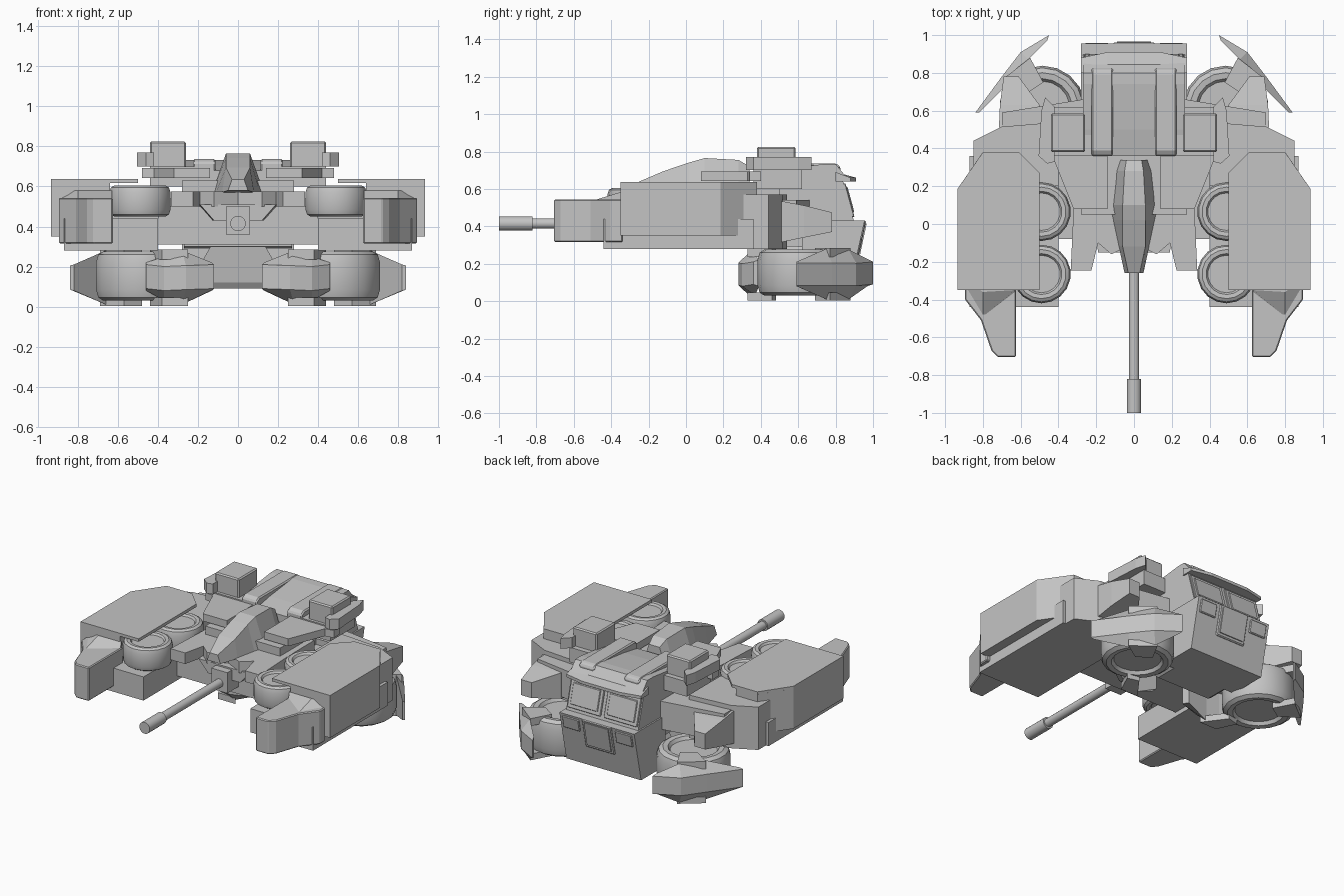
import bpy, bmesh, math
from mathutils import Vector

if "Cube" in bpy.data.objects:
    bpy.data.objects.remove(bpy.data.objects["Cube"])

grey = bpy.data.materials.new("grey plastic")
grey.diffuse_color = (0.55, 0.55, 0.55, 1)
grey.use_nodes = True
grey.node_tree.nodes["Principled BSDF"].inputs["Base Color"].default_value = grey.diffuse_color


def finish(name, bm, mirror=False, bevel=0):
    bmesh.ops.recalc_face_normals(bm, faces=bm.faces[:])
    mesh = bpy.data.meshes.new(name)
    bm.to_mesh(mesh)
    bm.free()
    mesh.materials.append(grey)
    ob = bpy.data.objects.new(name, mesh)
    bpy.context.collection.objects.link(ob)
    if bevel:
        m = ob.modifiers.new("bevel", 'BEVEL')
        m.width, m.segments, m.limit_method = bevel, 1, 'ANGLE'
    if mirror:
        m = ob.modifiers.new("mirror", 'MIRROR')
        m.use_mirror_merge = False
    return ob


def loft(name, rings, mirror=False, bevel=0):
    """Skin equal rings of points and cap both ends."""
    bm = bmesh.new()
    vs = [[bm.verts.new(p) for p in r] for r in rings]
    n = len(rings[0])
    for a, b in zip(vs, vs[1:]):
        for i in range(n):
            j = (i + 1) % n
            bm.faces.new((a[i], a[j], b[j], b[i]))
    bm.faces.new(vs[0][::-1])
    bm.faces.new(vs[-1])
    return finish(name, bm, mirror, bevel)


def plan(name, pts, z0, z1, mirror=True, bevel=0):
    """Extrude an (x, y) outline upwards."""
    return loft(name, [[(x, y, z) for x, y in pts] for z in (z0, z1)], mirror, bevel)


def side(name, pts, x0, x1, mirror=False, bevel=0):
    """Extrude a (y, z) outline across x."""
    return loft(name, [[(x, y, z) for y, z in pts] for x in (x0, x1)], mirror, bevel)


def box(name, x0, x1, y0, y1, z0, z1, mirror=True, bevel=0):
    return plan(name, [(x0, y0), (x1, y0), (x1, y1), (x0, y1)], z0, z1, mirror, bevel)


def lathe(name, prof, center, axis, seg, mirror=False):
    """Spin (radius, height) points round the z or y axis."""
    def ring(r, h):
        out = []
        for i in range(seg):
            a = 2 * math.pi * (i + 0.5) / seg
            c, s = r * math.cos(a), r * math.sin(a)
            out.append(Vector(center) + Vector((c, s, h) if axis == 'z' else (c, h, s)))
        return out
    ob = loft(name, [ring(r, h) for r, h in prof], mirror)
    bpy.ops.object.select_all(action='DESELECT')
    ob.select_set(True)
    bpy.context.view_layer.objects.active = ob
    bpy.ops.object.shade_smooth_by_angle(angle=math.radians(35))
    return ob


def wheel(name, x, y, z0, z1, r):
    h = (z1 - z0) / 2
    half = [(0.64, .8), (0.70, .97), (0.84, 1), (0.95, .87), (1.0, .55)]
    prof = [(a * r, -b * h) for a, b in half] + [(a * r, b * h) for a, b in half[::-1]]
    lathe(name, prof, (x, y, (z0 + z1) / 2), 'z', 18, True)


# Cannon
lathe("cannon_barrel", [(.028, -.85), (.028, -.1)], (0, 0, .415), 'y', 16)
lathe("cannon_muzzle", [(.039, -1), (.039, -.82)], (0, 0, .415), 'y', 16)
box("cannon_mount", -.06, .06, -.2, 0, .36, .50, False)

# Turret hood: rings of y, half width top, half width bottom, top z, bottom z
loft("turret_hood", [[(-b, y, z0), (b, y, z0), (t, y, z1), (-t, y, z1)] for y, t, b, z1, z0 in
     [(-.26, .03, .05, .635, .58), (-.12, .06, .08, .695, .57), (.02, .06, .11, .742, .57),
      (.10, .06, .13, .765, .57), (.28, .05, .11, .755, .57), (.34, .04, .08, .72, .6)]])
loft("turret_base", [[(-a, y, .43), (a, y, .43), (b, y, .51), (-b, y, .51)]
     for y, a, b in [(-.15, .12, .19), (.1, .14, .22)]])

# Central hull and its front prongs
box("central_hull", -.40, .40, -.08, .5, .31, .5, False)
plan("hull_prong", [(0, .36), (.32, .36), (.32, .08), (.335, -.245), (.225, -.245), (.19, -.1),
                    (.12, -.16), (0, -.1)], .50, .575)
box("hull_deck", -.28, .28, .05, .5, .57, .63, False)
loft("lower_hull", [[(-a, y, z), (a, y, z), (a, .68, z), (-a, .68, z)]
     for a, y, z in [(.20, .47, .09), (.24, .45, .12), (.12, .42, .33)]])

# Shoulder hatches and launchers
plan("shoulder_plate", [(.14, .08), (.32, .08), (.42, .33), (.48, .34), (.48, .40), (.14, .40)],
     .642, .692)
box("launcher_box", .26, .44, .38, .585, .69, .825, True, .008)
plan("launcher_side_pod", [(.42, .33), (.46, .32), (.505, .36), (.49, .6), (.47, .67), (.42, .62)],
     .70, .77)
box("launcher_base", .2, .44, .36, .62, .60, .70)

# Side pods, with the lower rear corner of the outer wall cut off
def pod_ring(z, rear):
    return [(.64, -.35, z), (.935, -.35, z), (.935, .185, z),
            (.935 - (rear - .185) * .69, rear, z), (.64, rear, z)]
loft("side_pod", [pod_ring(.35, .29), pod_ring(.43, .38), pod_ring(.62, .38)], True)
plan("pod_top_plate", [(.50, -.35), (.935, -.35), (.935, .185), (.80, .38), (.61, .38), (.50, .27)],
     .617, .637)
box("pod_underbody", .40, .87, -.44, .36, .28, .44)
plan("pod_shoulder", [(.40, .2), (.85, .25), (.85, .44), (.70, .515), (.40, .54)], .28, .57)

# Forward fenders and the wedges behind them
plan("front_fender", [(.625, -.34), (.895, -.34), (.895, -.40), (.81, -.51), (.755, -.67),
                      (.72, -.705), (.625, -.705)], .315, .543, True, .006)
loft("fender_wedge", [[(.89, -.34, .54), (.80, -.49, .54), (.63, -.36, .54), (.63, -.34, .54)],
                      [(.83, -.34, .58), (.80, -.36, .58), (.63, -.35, .58), (.63, -.34, .58)]], True)

# Wheels
wheel("front_wheel", .49, -.265, .45, .605, .155)
wheel("middle_wheel", .49, .065, .45, .605, .155)
wheel("rear_wheel", .485, .61, .03, .275, .228)

# Curved guards round the rear wheel: outer x, y, inner x, y, bottom z, top z
def guard(name, stations, tongue):
    rings = []
    for x, y, ix, iy, z0, z1 in stations:
        zm = (z0 + z1) / 2
        rings.append([(ix, iy, z0), (x, y, zm - .06), (x, y, zm + .06), (ix, iy, z1)])
    loft(name, rings, True)
    plan(name + "_tongue", tongue, .235, .285)
    plan(name + "_foot", tongue, .003, .045)
guard("outer_guard", [(.45, 1.0, .46, .97, .08, .22), (.60, .91, .56, .87, .01, .275),
                      (.70, .78, .66, .75, .01, .28), (.84, .59, .82, .59, .08, .21)],
      [(.55, .88), (.48, .75), (.57, .69), (.69, .77)])
guard("inner_guard", [(.46, .36, .46, .39, .08, .22), (.37, .30, .37, .37, .03, .25),
                      (.26, .28, .28, .36, .01, .28), (.12, .32, .13, .37, .08, .22)],
      [(.25, .33), (.38, .33), (.44, .46), (.36, .48)])

# Rear arms and fists
plan("rear_arm", [(.27, .45), (.70, .45), (.70, .59), (.27, .66)], .35, .54)
loft("rear_fist", [[(x0, y, z0), (x1, y, z0), (x1, y, z1), (x0, y, z1)] for x0, x1, y, z0, z1 in
     [(.47, .715, .51, .315, .535), (.50, .71, .63, .34, .512), (.61, .69, .78, .37, .475)]], True)

# Cab with roof ridges, swept visor and bumper
side("cab", [(.36, .30), (.36, .68), (.5, .705), (.74, .733), (.80, .733), (.86, .66), (.84, .64),
             (.90, .42), (.88, .28)], -.27, .27)
side("roof_ridge", [(.36, .64), (.36, .72), (.39, .737), (.80, .737), (.825, .72), (.825, .66)],
     .112, .225, True, .008)
loft("visor", [[(x, .80, .64), (x, .80, .69), (x, y, .66), (x, y, .64)]
     for x, y in [(-.28, .88), (-.14, .91), (.14, .91), (.28, .88)]])
side("rear_bumper", [(.62, .09), (.62, .43), (.955, .43), (.88, .09)], -.28, .28)

# Rear face details: panes, grille, lamps
def pane(name, x0, x1, z0, z1, push, mirror=True):
    y = lambda z: .84 + (.64 - z) * .27 + push
    side(name, [(y(z0) - .04, z0), (y(z0), z0), (y(z1), z1), (y(z1) - .04, z1)], x0, x1, mirror, .004)
pane("window_frame", .012, .262, .45, .63, .010)
pane("window_pane", .035, .24, .475, .61, .016)
side("grille_frame", [(.88, .23), (.92, .23), (.963, .43), (.88, .43)], -.11, .11, False, .006)
side("grille_plate", [(.9, .25), (.931, .25), (.966, .415), (.9, .415)], -.09, .09)
side("rear_lamp", [(.9, .33), (.942, .33), (.960, .415), (.9, .415)], .135, .26, True, .005)
